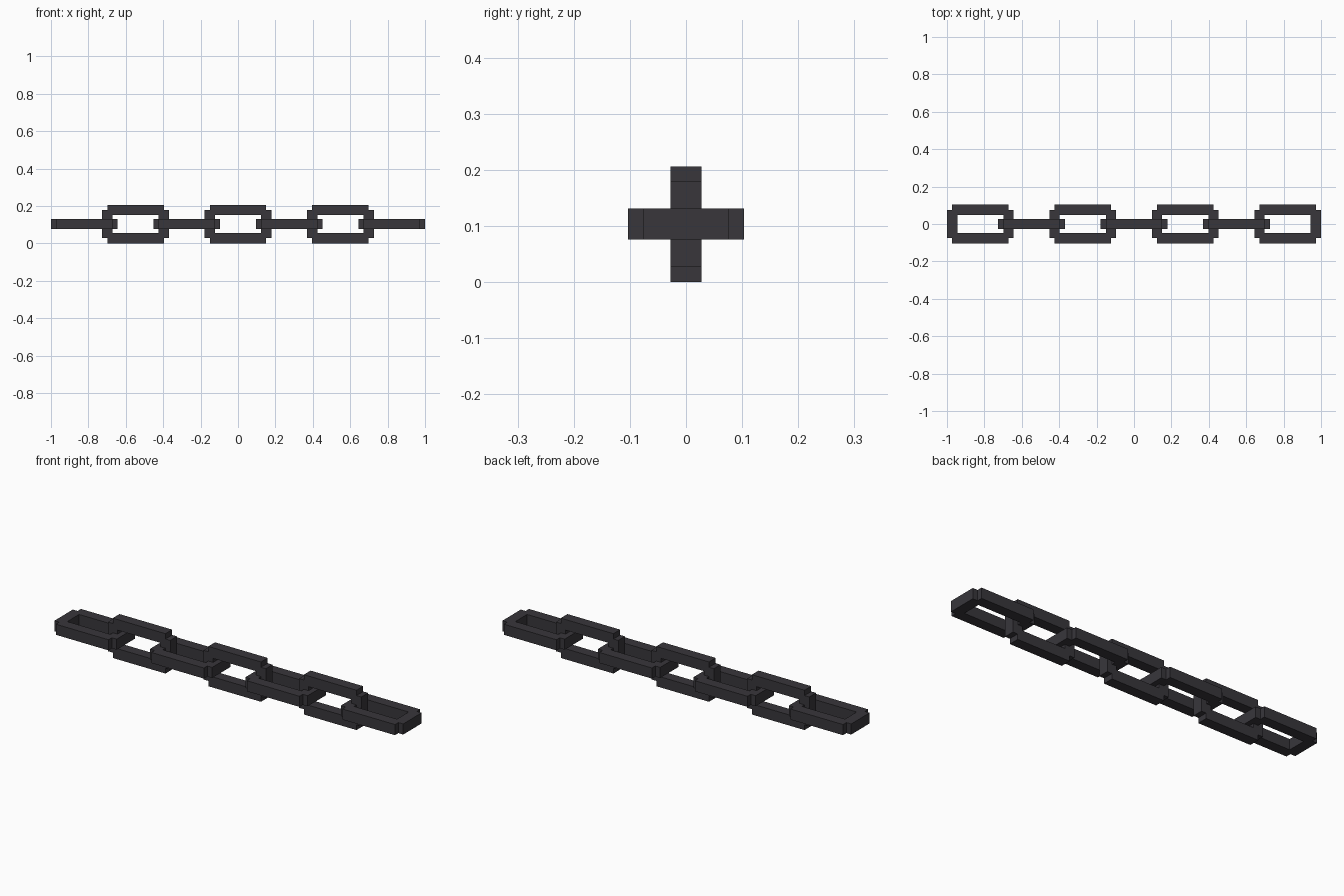
import bpy, bmesh
from mathutils import Matrix, Vector

if "Cube" in bpy.data.objects:
    bpy.data.objects.remove(bpy.data.objects["Cube"])

T = 0.055            # square bar thickness
HL, HW = 0.151, 0.0757   # half length / half width of the bar centre line
COUNT = 7
PITCH = 2 * (1 - HL - T / 2) / (COUNT - 1)
MID_Z = HW + T / 2   # chain axis height

iron = bpy.data.materials.new("dark_iron")
iron.diffuse_color = (0.040, 0.037, 0.044, 1)
iron.use_nodes = True
iron.node_tree.nodes["Principled BSDF"].inputs["Base Color"].default_value = iron.diffuse_color


def add_bar(bm, centre, size):
    m = Matrix.Translation(centre) @ Matrix.Diagonal(Vector(size)).to_4x4()
    bmesh.ops.create_cube(bm, size=1, matrix=m)


# One link lying flat: two long side bars and two end bars
bm = bmesh.new()
for s in (-1, 1):
    add_bar(bm, (0, s * HW, 0), (2 * HL, T, T))
    add_bar(bm, (s * HL, 0, 0), (T, 2 * HW, T))
link_mesh = bpy.data.meshes.new("chain_link")
bm.to_mesh(link_mesh)
bm.free()
link_mesh.materials.append(iron)

# Row of links, every second one turned upright
for i in range(COUNT):
    upright = i % 2 == 1
    name = f"{'upright' if upright else 'flat'}_link_{i + 1}"
    link = bpy.data.objects.new(name, link_mesh)
    link.location = ((i - (COUNT - 1) / 2) * PITCH, 0, MID_Z)
    link.rotation_euler.x = 1.5707963 if upright else 0
    bpy.context.collection.objects.link(link)
